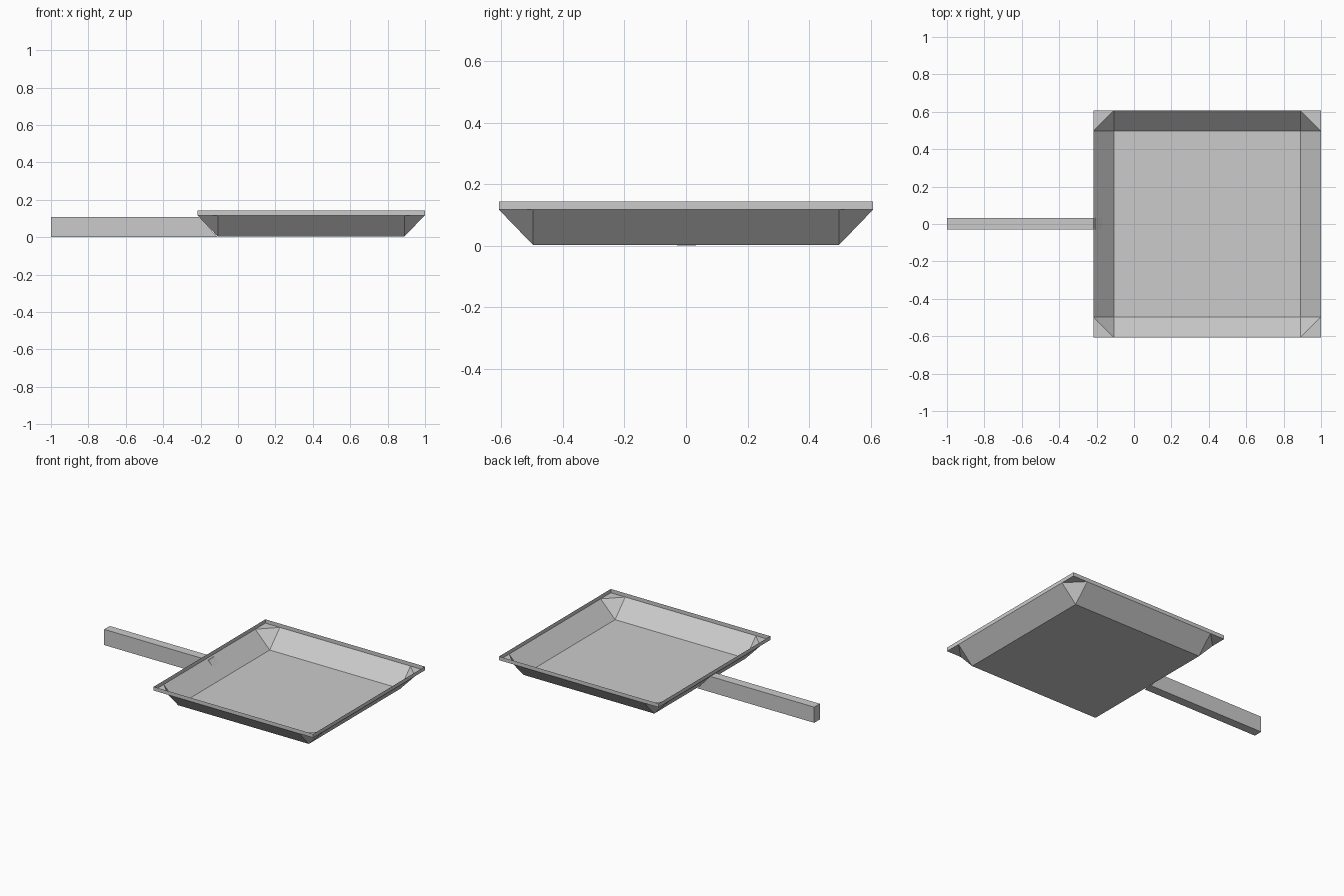
import bpy, bmesh

if "Cube" in bpy.data.objects:
    bpy.data.objects.remove(bpy.data.objects["Cube"])

CX = 0.391               # tray centre in x
FLOOR, RIM = 0.498, 0.608  # half widths of floor and rim
Z0, Z1, Z2 = 0.003, 0.117, 0.143


def finish(name, bm):
    bmesh.ops.remove_doubles(bm, verts=bm.verts, dist=1e-5)
    bmesh.ops.recalc_face_normals(bm, faces=bm.faces)
    mesh = bpy.data.meshes.new(name)
    bm.to_mesh(mesh)
    bm.free()
    ob = bpy.data.objects.new(name, mesh)
    bpy.context.collection.objects.link(ob)
    return ob


# Tray: thin sheet with floor, flared walls, faceted corners and upright rim
bm = bmesh.new()


def face(*pts):
    bm.faces.new([bm.verts.new((x + CX, y, z)) for x, y, z in pts])


def turn(p, n):
    x, y, z = p
    for _ in range(n):
        x, y = -y, x
    return x, y, z


f, r = FLOOR, RIM
face((-f, -f, Z0), (f, -f, Z0), (f, f, Z0), (-f, f, Z0))
side_faces = [
    # sloping wall
    [(-f, -f, Z0), (f, -f, Z0), (f, -r, Z1), (-f, -r, Z1)],
    # corner: slanted triangle plus flat triangle under the rim
    [(f, -f, Z0), (r, -f, Z1), (f, -r, Z1)],
    [(f, -r, Z1), (r, -f, Z1), (r, -r, Z1)],
    # upright rim, split to match the corners
    [(-r, -r, Z1), (-f, -r, Z1), (-f, -r, Z2), (-r, -r, Z2)],
    [(-f, -r, Z1), (f, -r, Z1), (f, -r, Z2), (-f, -r, Z2)],
    [(f, -r, Z1), (r, -r, Z1), (r, -r, Z2), (f, -r, Z2)],
]
for n in range(4):
    for pts in side_faces:
        face(*[turn(p, n) for p in pts])
finish("tray", bm)

# Handle: flat bar whose inner end follows the sloping wall
bm = bmesh.new()
profile = [(-1.0, 0.0), (-0.11, 0.0), (-0.205, 0.108), (-1.0, 0.108)]
end = bm.faces.new([bm.verts.new((x, -0.029, z)) for x, z in profile])
ext = bmesh.ops.extrude_face_region(bm, geom=[end], use_keep_orig=True)
top = [v for v in ext["geom"] if isinstance(v, bmesh.types.BMVert)]
bmesh.ops.translate(bm, verts=top, vec=(0, 0.061, 0))
finish("handle", bm)
